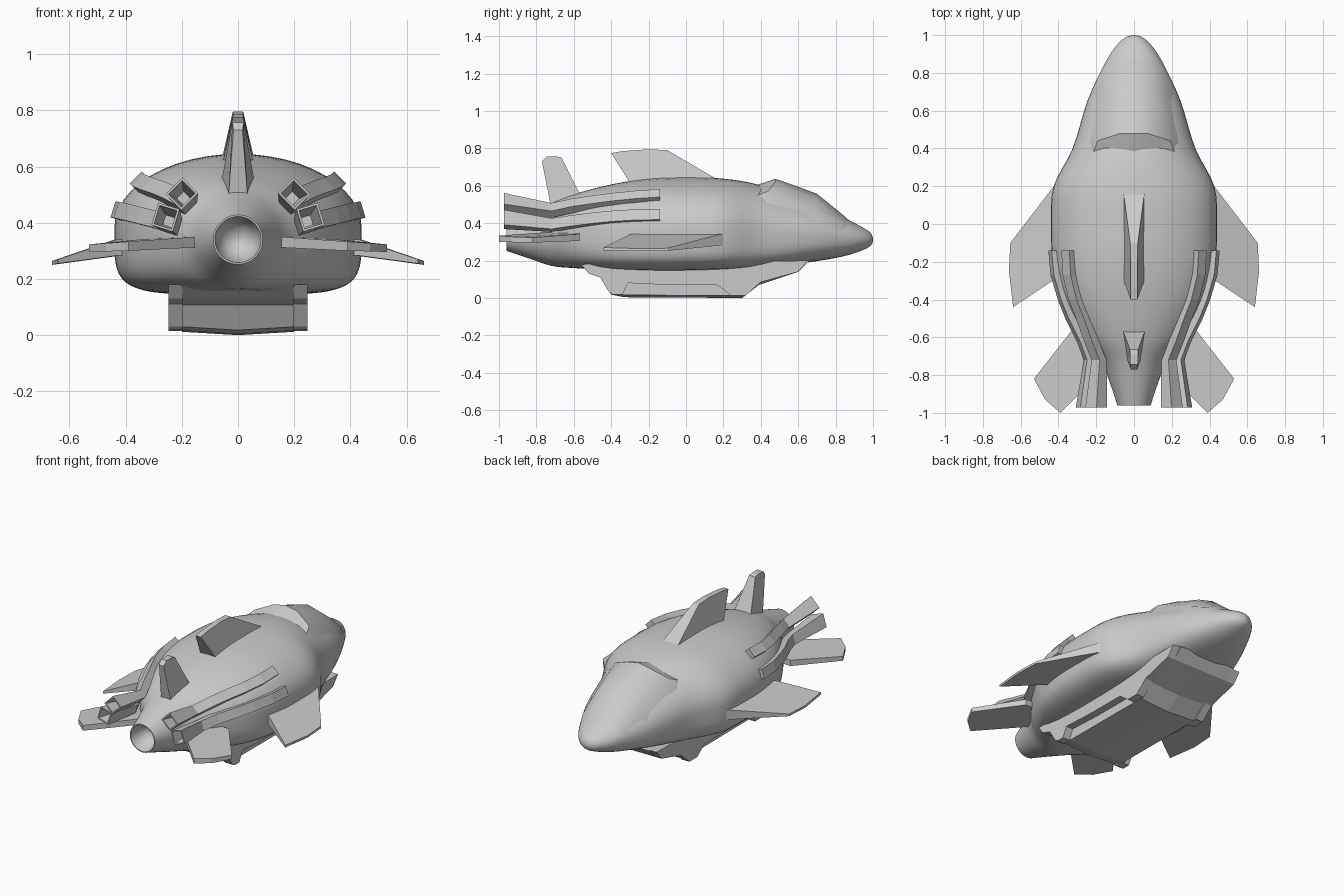
import bpy, bmesh, math

if "Cube" in bpy.data.objects:
    bpy.data.objects.remove(bpy.data.objects["Cube"])


def loft(name, rings, smooth=False, mirror=False, angle=35):
    """Skin a list of equal-length closed rings and cap both ends."""
    bm = bmesh.new()
    vs = [[bm.verts.new(p) for p in ring] for ring in rings]
    n = len(rings[0])
    for a, b in zip(vs, vs[1:]):
        for i in range(n):
            j = (i + 1) % n
            bm.faces.new((a[i], a[j], b[j], b[i]))
    bm.faces.new(vs[0])
    bm.faces.new(vs[-1])
    bmesh.ops.recalc_face_normals(bm, faces=bm.faces)
    me = bpy.data.meshes.new(name)
    bm.to_mesh(me)
    bm.free()
    ob = bpy.data.objects.new(name, me)
    bpy.context.collection.objects.link(ob)
    if mirror:
        ob.modifiers.new("mirror", 'MIRROR')
    if smooth:
        bpy.ops.object.select_all(action='DESELECT')
        ob.select_set(True)
        bpy.context.view_layer.objects.active = ob
        bpy.ops.object.shade_smooth_by_angle(angle=math.radians(angle))
    return ob


def catmull(rows, steps):
    out = []
    for i in range(len(rows) - 1):
        p0, p1 = rows[max(i - 1, 0)], rows[i]
        p2, p3 = rows[i + 1], rows[min(i + 2, len(rows) - 1)]
        for s in range(steps):
            t = s / steps
            out.append([0.5 * (2 * b + (c - a) * t + (2 * a - 5 * b + 4 * c - d) * t * t
                               + (3 * b - a - 3 * c + d) * t ** 3)
                        for a, b, c, d in zip(p0, p1, p2, p3)])
    return out + [list(rows[-1])]


# Hull: y, half width, top z, widest z, bottom z, squareness of the belly
stations = [
    (1.0, .008, .318, .31, .302, 2), (.985, .05, .35, .312, .277, 2),
    (.93, .105, .385, .315, .25, 2.1), (.83, .165, .435, .325, .22, 2.4),
    (.65, .247, .51, .34, .19, 3), (.4, .325, .602, .355, .16, 4),
    (.2, .425, .638, .375, .15, 4.6), (0, .44, .645, .38, .145, 4.8),
    (-.2, .43, .638, .38, .145, 4.8), (-.4, .38, .607, .375, .15, 4.4),
    (-.6, .27, .555, .36, .16, 3), (-.72, .178, .51, .34, .172, 2),
    (-.84, .128, .468, .34, .212, 2), (-.96, .088, .428, .34, .252, 2)]


def hull_ring(st, n=48):
    y, w, top, mid, bot, e = st
    ring = []
    for k in range(n):
        c, s = math.cos(2 * math.pi * k / n), math.sin(2 * math.pi * k / n)
        p = 1 if s >= 0 else 2 / e
        x = math.copysign(abs(c) ** p, c) * w
        z = mid + (abs(s) * (top - mid) if s >= 0 else -abs(s) ** p * (mid - bot))
        ring.append((x, y, z))
    return ring


rings = [hull_ring(s) for s in catmull(stations, 4)]
# hollow exhaust at the tail
for y, r in ((-.96, .082), (-.90, .07), (-.86, .045), (-.845, .01)):
    rings.append(hull_ring((y, r, .34 + r, .34, .34 - r, 2)))
loft("hull", rings, smooth=True)

# Canopy: each row is centre, shoulder, ridge, base on one side
canopy = [
    [(0, .90, .39), (.07, .89, .375), (.12, .87, .36), (.13, .87, .34)],
    [(0, .83, .452), (.085, .83, .435), (.145, .83, .405), (.158, .83, .36)],
    [(0, .70, .557), (.1, .70, .53), (.168, .69, .465), (.208, .69, .405)],
    [(0, .58, .602), (.1, .57, .577), (.182, .56, .52), (.235, .55, .435)],
    [(0, .478, .637), (.08, .478, .622), (.192, .44, .572), (.262, .42, .475)],
    [(0, .36, .598), (.08, .37, .585), (.225, .355, .535), (.255, .37, .47)]]
loft("canopy", [[(-x, y, z) for x, y, z in reversed(r[1:])] + r for r in canopy],
     smooth=True, angle=28)


# Upright fins: side profile with half thickness, y, z
def fin(name, prof):
    loft(name, [[(s * x, y, z) for x, y, z in prof] for s in (-1, 1)])


fin("dorsal_fin", [(.06, .2, .615), (.02, -.1, .79), (.018, -.2, .795),
                   (.018, -.34, .785), (.018, -.4, .775), (.058, -.29, .6)])
fin("tail_fin", [(.06, -.56, .54), (.022, -.665, .75), (.02, -.69, .757),
                 (.02, -.745, .757), (.016, -.77, .73), (.035, -.72, .48)])


# Side wings: plan outline with lower and upper heights
def wing(name, plan):
    loft(name, [[(x, y, lo) for x, y, lo, hi in plan],
                [(x, y, hi) for x, y, lo, hi in plan]], mirror=True)


wing("main_wing", [(.38, .25, .285, .345), (.44, .18, .28, .34), (.655, -.1, .252, .266),
                   (.662, -.25, .25, .264), (.64, -.44, .255, .27),
                   (.43, -.3, .283, .34), (.36, -.26, .285, .345)])
wing("rear_wing", [(.22, -.57, .31, .348), (.335, -.57, .305, .342), (.53, -.82, .296, .323),
                   (.47, -.93, .298, .327), (.39, -1.0, .3, .333), (.15, -.76, .312, .35)])


# Thruster conduits ending in hollow square nozzles
def box_ring(x, y, z, deg, hn, ht):
    a = math.radians(deg)
    nx, nz = math.cos(a), math.sin(a)
    return [(x + nx * hn * i - nz * ht * j, y, z + nz * hn * i + nx * ht * j)
            for i, j in ((1, 1), (-1, 1), (-1, -1), (1, -1))]


def conduit(name, path, end, deg):
    rs = [box_ring(x, y, z, deg, .026, .03) for x, y, z in path]
    x, z = end
    px, _, pz = path[-1]
    rs += [box_ring(x, -.972, z, deg, .04, .042), box_ring(x, -.972, z, deg, .032, .034),
           box_ring((x + px) / 2, -.85, (z + pz) / 2, deg, .018, .018)]
    loft(name, rs, mirror=True)


conduit("upper_conduit", [(.345, -.14, .543), (.338, -.27, .534), (.307, -.4, .521),
                          (.268, -.5, .508), (.225, -.62, .49), (.185, -.72, .468)],
        (.2, .503), 45)
conduit("lower_conduit", [(.42, -.14, .44), (.408, -.27, .438), (.37, -.4, .43),
                          (.33, -.5, .42), (.27, -.62, .405), (.232, -.72, .39)],
        (.258, .42), 17)

# Belly skid: central block with a slightly bowed underside
skid = [(-.57, .18), (-.5, .128), (-.45, .108), (-.4, .03), (-.33, .016),
        (.3, .012), (.39, .082), (.6, .14), (.66, .2)]
loft("belly_skid", [[(x, y, z - (.012 if z < .1 and x == 0 else 0)) for y, z in skid]
                    for x in (-.2, 0, .2)])

# Notched side rails of the skid
rail = [(-.56, .18), (-.52, .13), (-.46, .11), (-.41, .03), (-.39, .018), (-.34, .018),
        (-.31, .08), (-.1, .07), (.17, .068), (.24, .014), (.32, .014),
        (.4, .085), (.6, .14), (.65, .2)]
loft("skid_rail", [[(x, y, z) for y, z in rail] for x in (.195, .248)], mirror=True)
